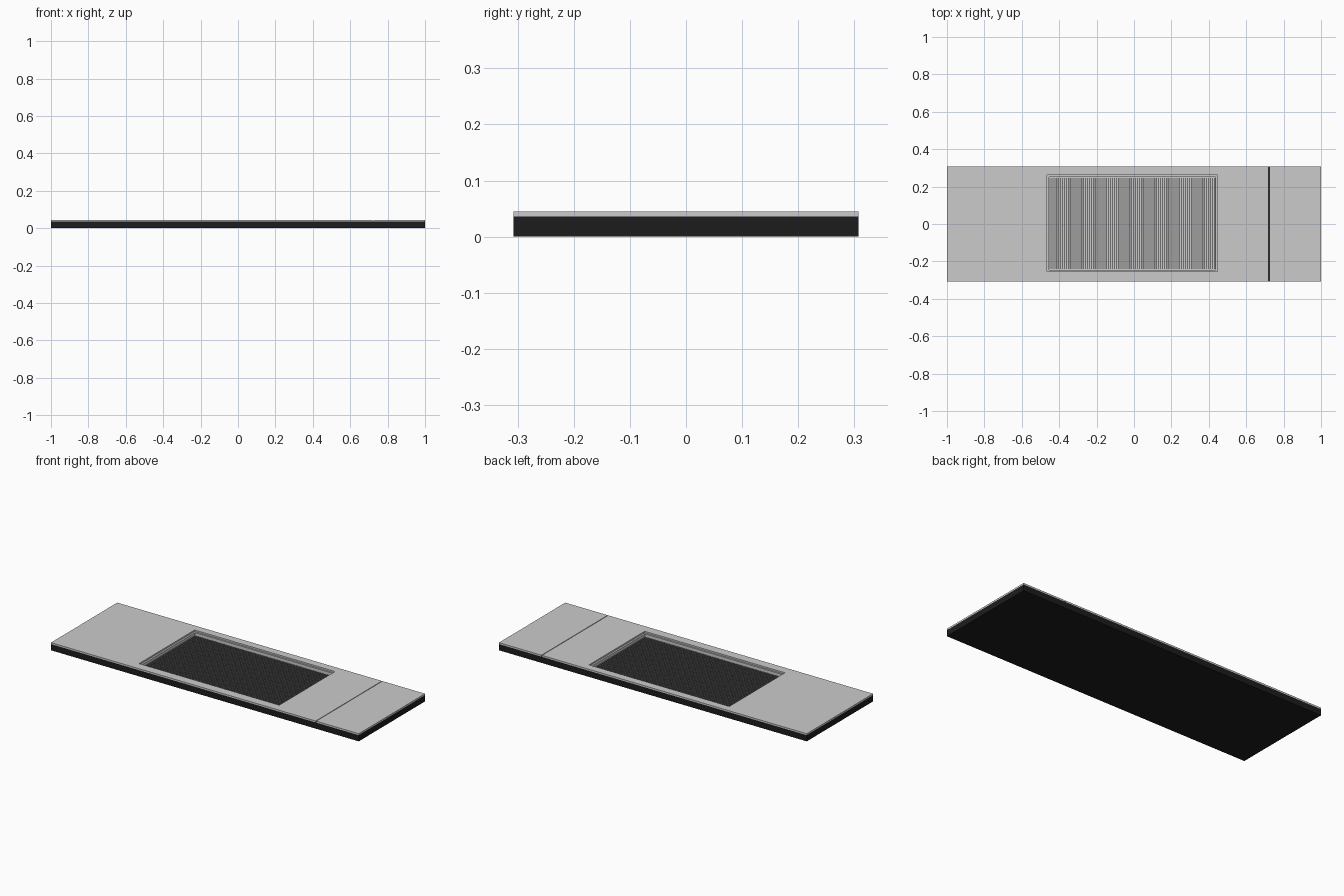
import bpy, bmesh

if "Cube" in bpy.data.objects:
    bpy.data.objects.remove(bpy.data.objects["Cube"])

X, Y0, Y1 = 1.0, -0.3075, 0.3075
BASE_Z, TOP_Z, FLOOR_Z = 0.036, 0.045, 0.013
OUT = (-0.465, 0.447, -0.255, 0.262)    # recess mouth in the top plate
INN = (-0.455, 0.437, -0.245, 0.252)    # recess below the ledge
SLOT = 0.722


def material(name, v):
    m = bpy.data.materials.new(name)
    m.diffuse_color = (v, v, v, 1)
    m.use_nodes = True
    m.node_tree.nodes["Principled BSDF"].inputs["Base Color"].default_value = m.diffuse_color
    return m


dark = material("dark_body", 0.012)
mesh_grey = material("rib_grey", 0.16)


def rings(name, loops, cap_start=True, cap_end=True, closed=False, mat=None):
    """Bridge a series of ((x0, x1, y0, y1), z) rectangles into one skin."""
    bm = bmesh.new()
    vs = [[bm.verts.new(p) for p in
           ((a, c, z), (b, c, z), (b, d, z), (a, d, z))]
          for (a, b, c, d), z in loops]
    pairs = list(zip(vs, vs[1:])) + ([(vs[-1], vs[0])] if closed else [])
    for lo, hi in pairs:
        for i in range(4):
            j = (i + 1) % 4
            bm.faces.new((lo[i], lo[j], hi[j], hi[i]))
    if cap_start and not closed:
        bm.faces.new(vs[0][::-1])
    if cap_end and not closed:
        bm.faces.new(vs[-1])
    bmesh.ops.recalc_face_normals(bm, faces=bm.faces)
    me = bpy.data.meshes.new(name)
    bm.to_mesh(me)
    bm.free()
    ob = bpy.data.objects.new(name, me)
    bpy.context.collection.objects.link(ob)
    if mat:
        me.materials.append(mat)
    return ob


# dark body with a pocket cut into its top
body = (-X, X, Y0, Y1)
rings("body", [(body, 0), (body, BASE_Z), (OUT, BASE_Z), (OUT, FLOOR_Z - 0.005)], mat=dark)

# light top plate around the pocket, split from the end plate by a thin slot
main = (-X, SLOT - 0.002, Y0, Y1)
rings("top_plate", [(main, BASE_Z), (main, TOP_Z), (OUT, TOP_Z), (OUT, BASE_Z)], closed=True)
end = (SLOT + 0.002, X, Y0, Y1)
rings("end_plate", [(end, BASE_Z), (end, TOP_Z)])

# grey liner: ledge, wall and floor of the pocket
low = FLOOR_Z - 0.005
rings("tray_liner", [(OUT, low), (OUT, BASE_Z), (INN, BASE_Z), (INN, FLOOR_Z)])

# fine parallel ribs on the pocket floor
bm = bmesh.new()
count = 80
pitch = (INN[1] - INN[0]) / count
for i in range(count):
    x = INN[0] + (i + 0.5) * pitch
    geo = bmesh.ops.create_cube(bm, size=1)["verts"]
    bmesh.ops.scale(bm, vec=(pitch * 0.55, INN[3] - INN[2] - 0.01, 0.008), verts=geo)
    bmesh.ops.translate(bm, vec=(x, (INN[2] + INN[3]) / 2, FLOOR_Z + 0.004), verts=geo)
me = bpy.data.meshes.new("floor_ribs")
bm.to_mesh(me)
bm.free()
me.materials.append(mesh_grey)
bpy.context.collection.objects.link(bpy.data.objects.new("floor_ribs", me))
